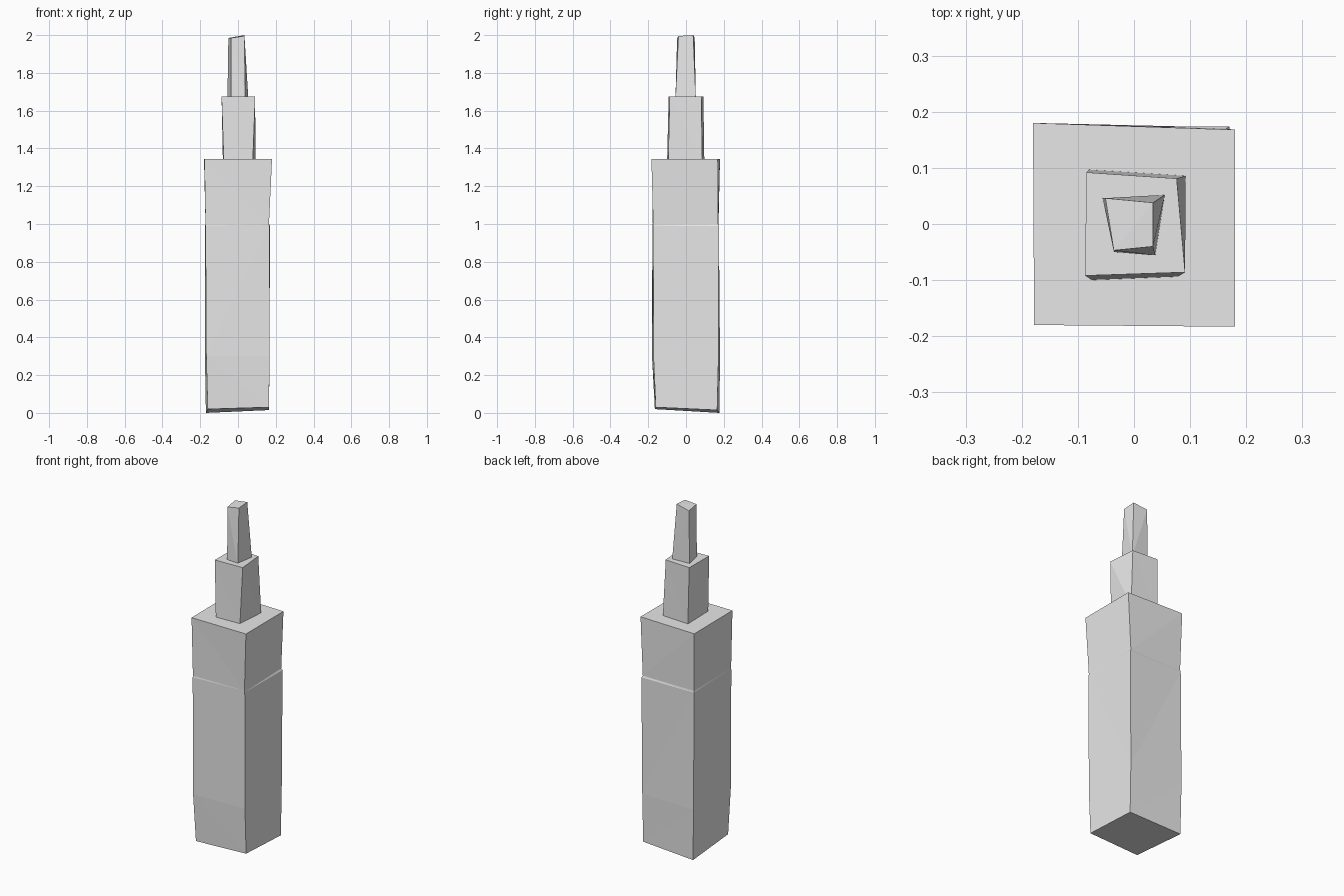
import bpy
import bmesh

cube = bpy.data.objects.get("Cube")
if cube:
    bpy.data.objects.remove(cube, do_unlink=True)

stone = bpy.data.materials.new("plain_grey")
stone.use_nodes = True
grey = (0.8, 0.8, 0.8, 1.0)
stone.diffuse_color = grey
stone.node_tree.nodes["Principled BSDF"].inputs["Base Color"].default_value = grey


def block(name, rings):
    """Loft an uneven block through four-cornered rings:
    front left, front right, back right, back left as seen from the front."""
    bm = bmesh.new()
    loops = [[bm.verts.new(corner) for corner in ring] for ring in rings]
    bm.faces.new(loops[0][::-1])
    bm.faces.new(loops[-1])
    for low, high in zip(loops, loops[1:]):
        for i in range(4):
            j = (i + 1) % 4
            bm.faces.new((low[i], low[j], high[j], high[i]))
    bmesh.ops.triangulate(bm, faces=bm.faces[:])
    bmesh.ops.recalc_face_normals(bm, faces=bm.faces[:])
    mesh = bpy.data.meshes.new(name)
    bm.to_mesh(mesh)
    bm.free()
    mesh.materials.append(stone)
    obj = bpy.data.objects.new(name, mesh)
    bpy.context.collection.objects.link(obj)
    return obj


def level(z, *corners):
    return [(x, y, z) for x, y in corners]


# Tall shaft with a tilted base, a slight waist and a flared top
block("main_shaft", [
    [(-0.16, -0.165, 0.02), (0.165, -0.16, 0.03),
     (0.165, 0.165, 0.015), (-0.17, 0.177, 0.0)],
    level(0.3, (-0.168, -0.18), (0.166, -0.172), (0.166, 0.172), (-0.175, 0.18)),
    level(0.99, (-0.172, -0.178), (0.166, -0.174), (0.17, 0.174), (-0.175, 0.174)),
    level(1.0, (-0.172, -0.176), (0.164, -0.174), (0.164, 0.17), (-0.172, 0.172)),
    level(1.343, (-0.178, -0.18), (0.18, -0.183), (0.18, 0.168), (-0.18, 0.18)),
])

# Twisted middle tier
block("middle_tier", [
    level(1.33, (-0.075, -0.1), (0.078, -0.094), (0.092, 0.086), (-0.08, 0.097)),
    level(1.675, (-0.087, -0.092), (0.091, -0.086), (0.076, 0.081), (-0.085, 0.092)),
])

# Slim tapering spire with a sloped cap
block("spire", [
    level(1.66, (-0.036, -0.05), (0.038, -0.056), (0.055, 0.052), (-0.056, 0.046)),
    [(-0.036, -0.047, 1.985), (0.034, -0.04, 1.995),
     (0.034, 0.038, 2.0), (-0.051, 0.046, 1.985)],
])
